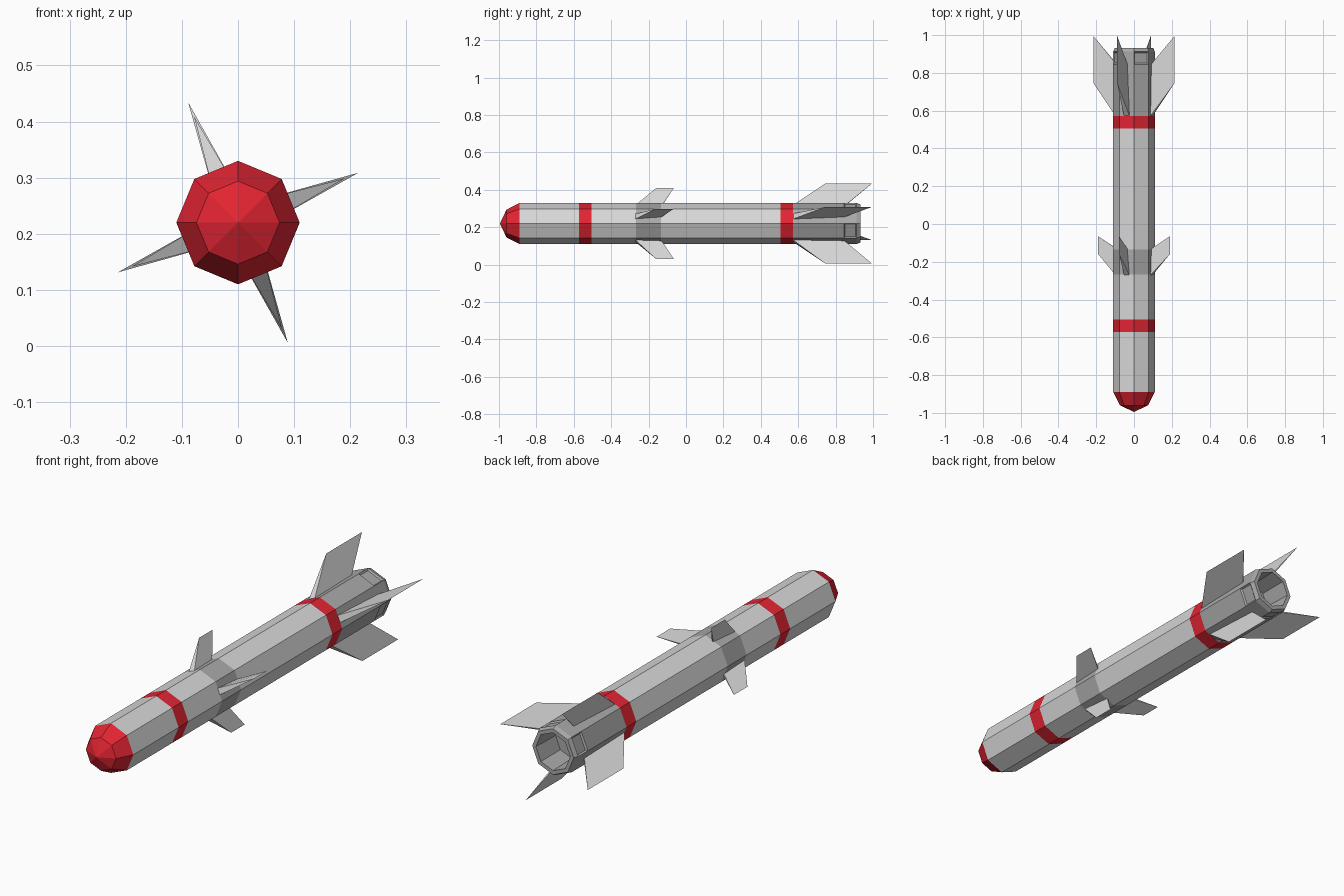
import bpy, bmesh, math
from mathutils import Vector

if "Cube" in bpy.data.objects:
    bpy.data.objects.remove(bpy.data.objects["Cube"])

CZ = 0.22      # height of the long axis
SIDES = 8


def material(name, rgb):
    m = bpy.data.materials.new(name)
    m.diffuse_color = (*rgb, 1)
    m.use_nodes = True
    m.node_tree.nodes["Principled BSDF"].inputs["Base Color"].default_value = m.diffuse_color
    return m


LIGHT = material("light grey", (0.68, 0.68, 0.68))
DARK = material("mid grey", (0.40, 0.40, 0.40))
RED = material("red", (0.76, 0.018, 0.032))


def finish(name, bm, mats):
    bmesh.ops.recalc_face_normals(bm, faces=bm.faces[:])
    me = bpy.data.meshes.new(name)
    bm.to_mesh(me)
    bm.free()
    for m in mats:
        me.materials.append(m)
    ob = bpy.data.objects.new(name, me)
    bpy.context.collection.objects.link(ob)
    return ob


def polar(r, a, y):
    return Vector((r * math.cos(a), y, CZ + r * math.sin(a)))


# Octagonal body: (y, radius, material of the segment that follows)
profile = [
    (-0.995, 0.0, 2), (-0.96, 0.074, 2), (-0.89, 0.11, 0),      # nose
    (-0.573, 0.11, 2), (-0.505, 0.11, 0),                       # front band
    (-0.268, 0.11, 1), (-0.135, 0.11, 0),                       # wing collar
    (0.505, 0.11, 2), (0.573, 0.11, 1),                         # rear band
    (0.845, 0.11, 1), (0.912, 0.11, 1), (0.932, 0.102, 1),      # tail
    (0.932, 0.084, 1), (0.80, 0.080, 1), (0.80, 0.0, 1),        # hollow nozzle
]
bm = bmesh.new()
rings = []
for y, r, _ in profile:
    if r == 0:
        rings.append([bm.verts.new((0, y, CZ))] * SIDES)
    else:
        rings.append([bm.verts.new(polar(r, 2 * math.pi * i / SIDES, y))
                      for i in range(SIDES)])
recesses = []
for k in range(len(profile) - 1):
    a, b = rings[k], rings[k + 1]
    for i in range(SIDES):
        j = (i + 1) % SIDES
        corners = list(dict.fromkeys((a[i], a[j], b[j], b[i])))
        f = bm.faces.new(corners)
        f.material_index = profile[k][2]
        if profile[k][0] == 0.845 and i % 2 == 1:
            recesses.append(f)
bmesh.ops.recalc_face_normals(bm, faces=bm.faces[:])
# Shallow recesses on the tail faces that carry no fin
bmesh.ops.inset_individual(bm, faces=recesses, thickness=0.009, depth=-0.006)
finish("body", bm, [LIGHT, DARK, RED])


# Swept fins: thick blunt leading edge at the root, tapering to a sharp tip
def fin_set(name, root_front, root_back, tip_front, tip_back, tip_r, thick):
    for k in range(4):
        a = math.radians(22.5 + 90 * k)
        side = Vector((-math.sin(a), 0, math.cos(a))) * thick / 2
        thin = side * 0.25
        root_r = 0.099
        bm = bmesh.new()
        fl, fr = (bm.verts.new(polar(root_r, a, root_front) + s) for s in (side, -side))
        bl, br = (bm.verts.new(polar(root_r, a, root_back) + s) for s in (thin, -thin))
        tf = bm.verts.new(polar(tip_r, a, tip_front))
        tb = bm.verts.new(polar(tip_r, a, tip_back))
        for vs in ((fl, fr, tf), (bl, br, tb), (fl, tf, tb, bl),
                   (fr, tf, tb, br), (fl, fr, br, bl)):
            bm.faces.new(vs)
        finish(f"{name}_{k + 1}", bm, [LIGHT])


fin_set("middle_wing", -0.272, -0.132, -0.16, -0.065, 0.205, 0.03)
fin_set("tail_fin", 0.57, 0.845, 0.745, 0.995, 0.232, 0.032)
